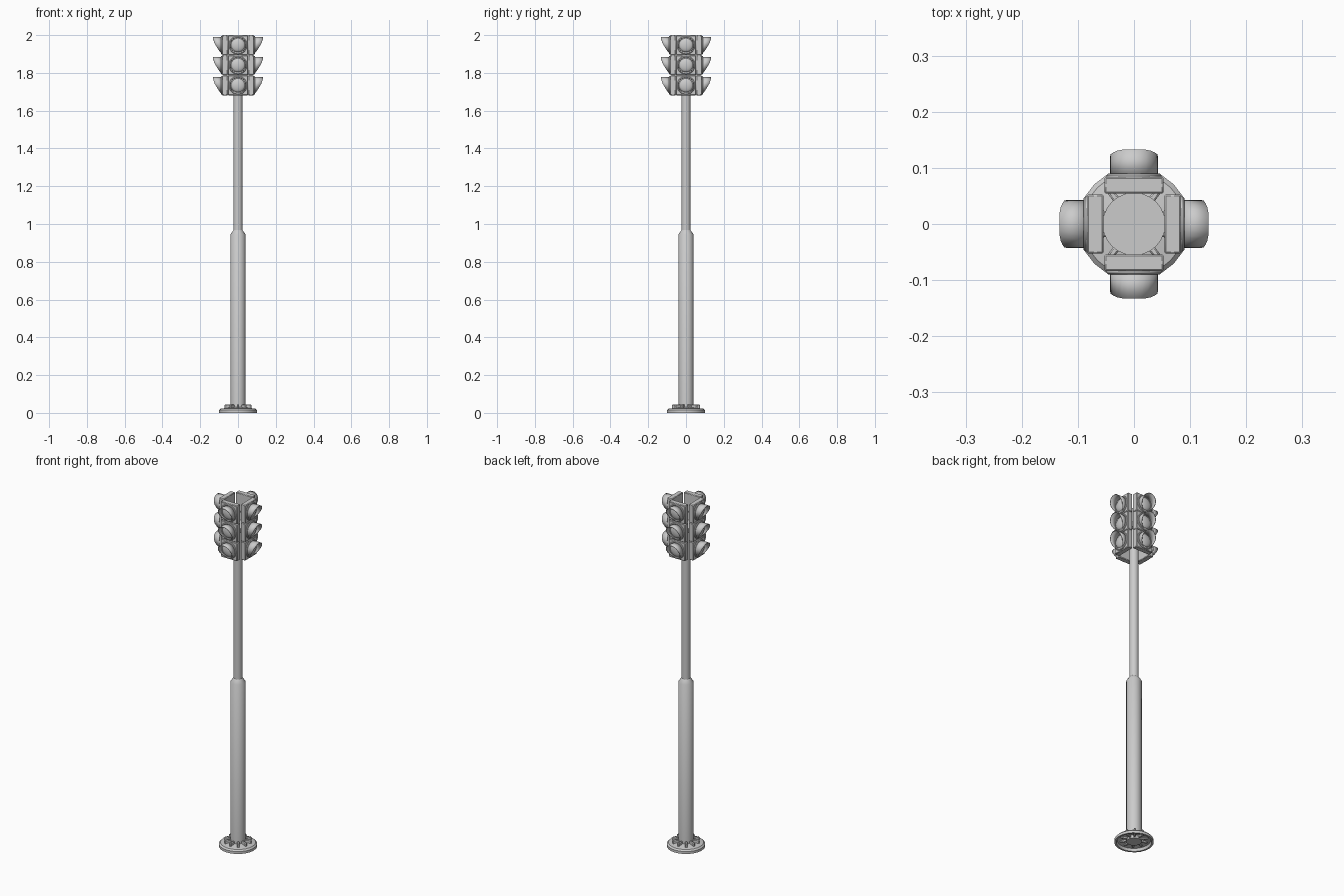
import bpy, bmesh
from math import sin, cos, pi, radians
from mathutils import Matrix, Vector

cube = bpy.data.objects.get("Cube")
if cube:
    bpy.data.objects.remove(cube, do_unlink=True)


def finish(name, bm, angle=35, solid=0.0, bevel=0.0):
    bmesh.ops.recalc_face_normals(bm, faces=bm.faces)
    mesh = bpy.data.meshes.new(name)
    bm.to_mesh(mesh)
    bm.free()
    ob = bpy.data.objects.new(name, mesh)
    bpy.context.collection.objects.link(ob)
    if solid:
        mod = ob.modifiers.new("Thickness", 'SOLIDIFY')
        mod.thickness, mod.offset = solid, -1
    if bevel:
        mod = ob.modifiers.new("Bevel", 'BEVEL')
        mod.width, mod.segments = bevel, 1
    bpy.ops.object.select_all(action='DESELECT')
    ob.select_set(True)
    bpy.context.view_layer.objects.active = ob
    bpy.ops.object.shade_smooth_by_angle(angle=radians(angle))
    return ob


def loft(rings, closed=False, caps=False):
    """Skin equal-length rings of points."""
    bm = bmesh.new()
    loops = [[bm.verts.new(p) for p in ring] for ring in rings]
    pairs = list(zip(loops, loops[1:]))
    if closed:
        pairs.append((loops[-1], loops[0]))
    for a, b in pairs:
        for i in range(len(a)):
            j = (i + 1) % len(a)
            bm.faces.new((a[i], a[j], b[j], b[i]))
    if caps:
        bm.faces.new(loops[0])
        bm.faces.new(loops[-1])
    return bm


def lathe(name, profile, sides, closed=False, caps=False):
    """Spin (radius, height) points around z."""
    turn = [2 * pi * i / sides for i in range(sides)]
    rings = [[(r * cos(a), r * sin(a), z) for a in turn] for r, z in profile]
    return finish(name, loft(rings, closed, caps))


def box(bm, centre, size, turn=0):
    mat = Matrix.Rotation(turn, 4, 'Z') @ Matrix.Translation(centre) @ Matrix.Diagonal((*size, 1))
    bmesh.ops.create_cube(bm, size=1, matrix=mat)


# Pole and base flange
lathe("lower_pole", [(0.04, 0.005), (0.04, 0.945), (0.024, 0.968)], 16, caps=True)
lathe("upper_pole", [(0.024, 0.95), (0.024, 1.83)], 16, caps=True)
lathe("base_flange", [(0.1, 0), (0.1, 0.014), (0.092, 0.022), (0.04, 0.03),
                      (0.04, 0.022), (0.085, 0.014), (0.09, 0)], 24, closed=True)

# Ribs between pole and flange, above and below
RIBS = 10
bm = bmesh.new()
for i in range(RIBS):
    box(bm, (0.055, 0, 0.027), (0.036, 0.012, 0.034), 2 * pi * (i + 0.5) / RIBS)
finish("base_ribs", bm, bevel=0.003)

# Disc carrying the four signal heads
lathe("mounting_disc", [(0.056, 1.825), (0.056, 1.85)], 24, caps=True)


# Signal head parts, built facing -y around their own lamp centre
def ring(radius, depth, sides=24):
    return [(radius * cos(2 * pi * i / sides), -depth, radius * sin(2 * pi * i / sides))
            for i in range(sides)]


def visor_lip(radius, sides=24):
    points = []
    for x, _, z in ring(radius, 0, sides):
        t = max(0, min(1, (z + radius) / (radius * 1.15)))
        side = abs(x) / radius
        points.append((x, -(0.089 + 0.044 * t - 0.01 * t * side ** 4), z))
    return points


def housing():
    bm = bmesh.new()
    box(bm, (0, -0.069, 0), (0.106, 0.03, 0.105))
    return finish("housing", bm, bevel=0.003)


def bezel():
    return finish("bezel", loft([ring(0.049, 0.08), ring(0.049, 0.087), ring(0.046, 0.09),
                                 ring(0.037, 0.09), ring(0.037, 0.08)], closed=True))


def visor():
    return finish("visor", loft([ring(0.043, 0.084), visor_lip(0.043)]), solid=0.003)


def lens():
    steps = [(0.037 * cos(a), 0.086 + 0.014 * sin(a)) for a in (0, 0.3, 0.6, 0.9, 1.2, 1.45)]
    return finish("lens", loft([ring(r, d) for r, d in steps], caps=True), angle=60)


parts = [housing(), bezel(), visor(), lens()]
lamps = {"bottom": 1.734, "middle": 1.841, "top": 1.947}
sides = ["front", "left", "back", "right"]

for quarter, side in enumerate(sides):
    for level, height in lamps.items():
        for part in parts:
            copy = part.copy()
            copy.name = f"{side}_{level}_{part.name}"
            copy.matrix_world = (Matrix.Translation(Vector((0, 0, height)))
                                 @ Matrix.Rotation(quarter * pi / 2, 4, 'Z'))
            bpy.context.collection.objects.link(copy)

# Thin back plates joining the three housings of each head
for quarter, side in enumerate(sides):
    bm = bmesh.new()
    box(bm, (0, -0.066, 1.84), (0.1, 0.02, 0.3), quarter * pi / 2)
    finish(f"{side}_back_plate", bm)

for part in parts:
    bpy.data.objects.remove(part, do_unlink=True)
